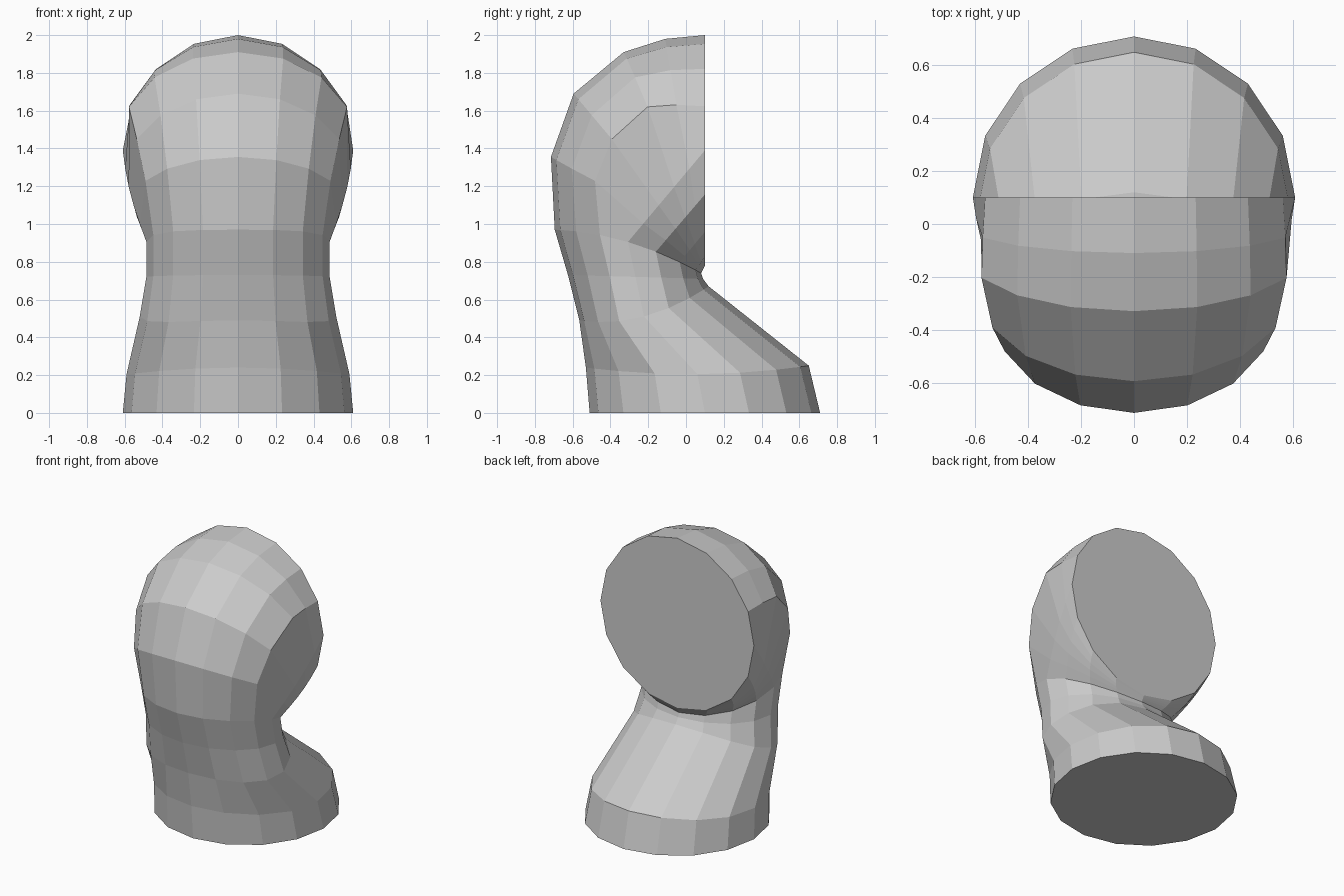
import bpy, bmesh, math
from mathutils import Vector

if "Cube" in bpy.data.objects:
    bpy.data.objects.remove(bpy.data.objects["Cube"])

SIDES = 16

# Stations along the bend: outer (y, z), inner (y, z), half width, side droop
STATIONS = [
    ((-0.51, 0.00), (0.71, 0.00), 0.61, 0.00),
    ((-0.53, 0.24), (0.65, 0.25), 0.59, 0.04),
    ((-0.565, 0.49), (0.12, 0.67), 0.52, 0.07),
    ((-0.625, 0.73), (0.09, 0.71), 0.485, 0.00),
    ((-0.695, 0.97), (0.08, 0.74), 0.485, -0.05),
    ((-0.715, 1.355), (0.04, 1.00), 0.53, 0.02),
    ((-0.595, 1.69), (0.06, 0.91), 0.58, 0.00),
    ((-0.33, 1.91), (0.08, 0.86), 0.625, -0.04),
    ((-0.11, 1.98), (0.08, 0.85), 0.62, 0.00),
    ((0.10, 2.00), (0.10, 0.78), 0.61, 0.00),
]


def ring(outer, inner, width, droop):
    pts = []
    for k in range(SIDES):
        a = 2 * math.pi * k / SIDES
        t = (1 - math.cos(a)) / 2
        s = math.sin(a)
        pts.append(Vector((width * s,
                           outer[0] + (inner[0] - outer[0]) * t,
                           outer[1] + (inner[1] - outer[1]) * t - droop * s * s)))
    return pts


rings = [ring(*s) for s in STATIONS]

# Inside of the elbow: the bend's rings bunch together between neck and mouth
NECK, MOUTH = 4, len(rings) - 1
for i in range(NECK + 1, MOUTH):
    f = (i - NECK) / (MOUTH - NECK)
    for k in range(SIDES // 4, 3 * SIDES // 4 + 1):
        p = rings[NECK][k].lerp(rings[MOUTH][k], f)
        p.x *= 1 + 0.035 * math.sin(math.pi * f)
        rings[i][k] = p

# Bent pipe: skin the rings and close both flat ends
bm = bmesh.new()
loops = [[bm.verts.new(p) for p in r] for r in rings]
for a, b in zip(loops, loops[1:]):
    for k in range(SIDES):
        n = (k + 1) % SIDES
        bm.faces.new((a[k], a[n], b[n], b[k]))
bm.faces.new(list(reversed(loops[0])))
bm.faces.new(loops[-1])
bmesh.ops.recalc_face_normals(bm, faces=bm.faces)

mesh = bpy.data.meshes.new("bent_pipe")
bm.to_mesh(mesh)
bm.free()
bpy.context.collection.objects.link(bpy.data.objects.new("bent_pipe", mesh))
